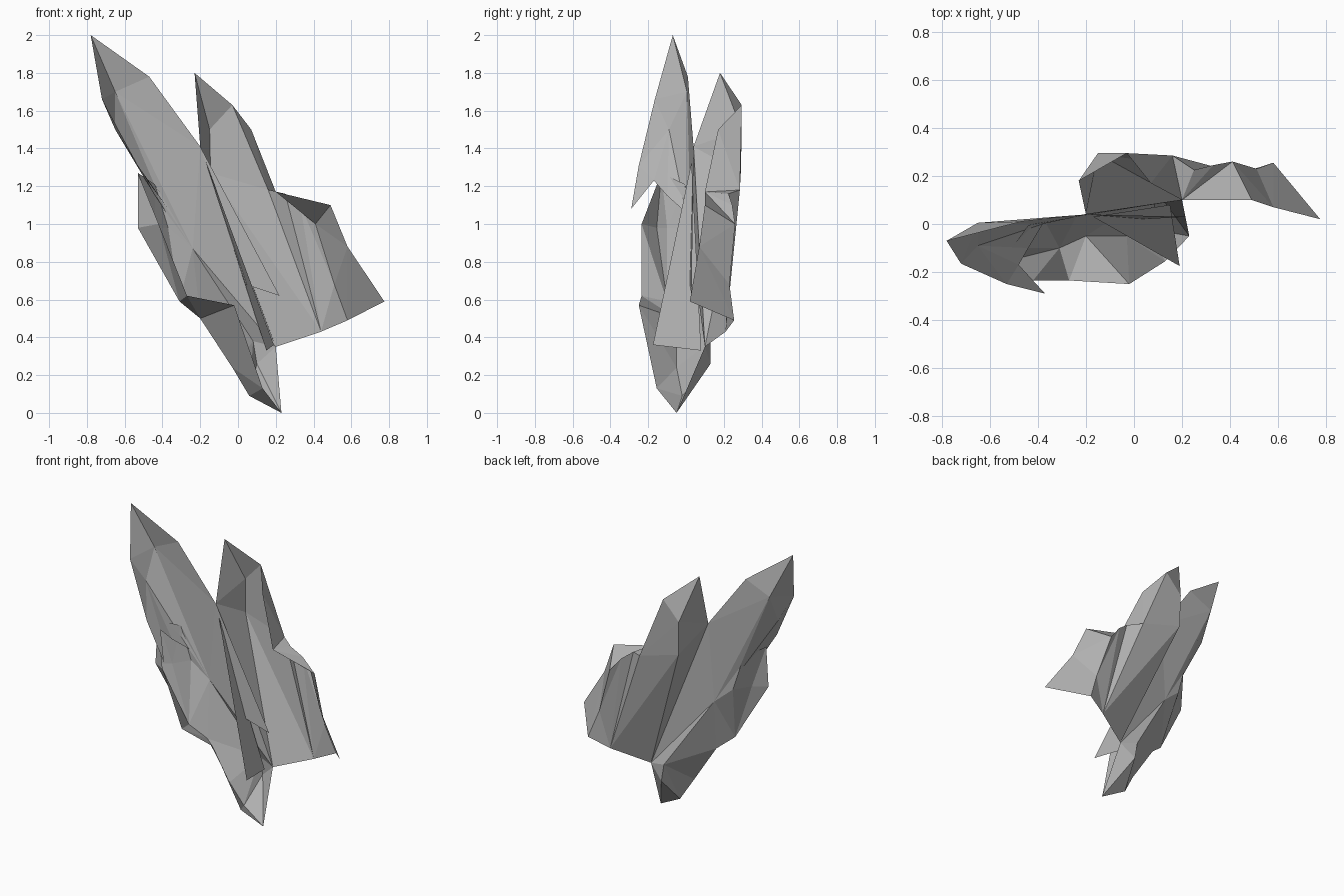
import bpy
import bmesh
from mathutils import Vector

starter = bpy.data.objects.get("Cube")
if starter:
    bpy.data.objects.remove(starter, do_unlink=True)

stone = bpy.data.materials.new("grey stone")
stone.use_nodes = True
stone.diffuse_color = (0.45, 0.45, 0.45, 1)
stone.node_tree.nodes["Principled BSDF"].inputs["Base Color"].default_value = stone.diffuse_color

# Corners where neighbouring shards meet
joints = dict(
    heart=(-.24, .03, .87),
    notch=(-.2, .04, 1.41),
    foot=(.2, .1, .35),
    waist=(-.2, -.05, .5),
    chip=(-.27, -.235, .62),
    hip=(-.31, -.1, .59),
    ledge=(.2, .1, 1.17),
    shelf=(.16, .285, 1.18),
    hem=(.44, .21, .43),
)


def shard(name, corners, facets):
    """Thin faceted shell: each facet is a line of corner names."""
    points = {**joints, **corners}
    bm = bmesh.new()
    verts = {}
    for line in facets:
        ring = line.split()
        for key in ring:
            if key not in verts:
                verts[key] = bm.verts.new(Vector(points[key]))
        # split every facet into a fan so that it stays flat
        for left, right in zip(ring[1:], ring[2:]):
            bm.faces.new((verts[ring[0]], verts[left], verts[right]))
    bmesh.ops.recalc_face_normals(bm, faces=bm.faces)
    mesh = bpy.data.meshes.new(name)
    bm.to_mesh(mesh)
    bm.free()
    mesh.materials.append(stone)
    obj = bpy.data.objects.new(name, mesh)
    bpy.context.collection.objects.link(obj)
    return obj


# Tallest shard: long back wall and a folded side
shard("tall_shard", dict(
    tip=(-.78, -.07, 2),
    shoulder=(-.47, .01, 1.78),
    crease=(-.65, .005, 1.7),
    edge=(-.72, -.165, 1.66),
    dent=(-.65, -.09, 1.5),
    flare=(-.53, -.25, 1.31),
    barb=(-.37, -.29, 1.08),
    fold=(-.48, -.17, 1.23),
    brink=(-.44, -.1, 1.15),
    seam=(-.38, 0, 1.06),
), [
    "tip shoulder crease",
    "tip crease edge",
    "notch shoulder crease heart foot",
    "crease heart seam dent edge",
    "edge dent flare",
    "dent seam brink fold flare",
    "flare fold barb",
])

# Upright blade and the pointed splinter beside it
shard("middle_blade", dict(
    top=(-.17, .03, 1.33), back=(.15, .08, .33), front=(.19, -.175, .36),
), ["top back front"])
shard("splinter", dict(
    point=(.22, .03, .62), inner=(.04, .02, .68),
), ["notch point inner"])

# Second shard with its ridge and back wall
shard("second_shard", dict(
    tip=(-.23, .18, 1.8),
    crown=(-.03, .295, 1.63),
    spine=(-.15, .295, 1.5),
    nape=(-.145, .29, 1.27),
    cheek=(.07, .17, 1.5),
), [
    "tip crown spine",
    "tip spine notch",
    "spine nape notch",
    "notch nape foot",
    "spine crown shelf nape",
    "nape shelf hem foot",
    "cheek crown shelf ledge",
])

# Side wing, open to the front
shard("side_wing", dict(
    corner=(.49, .1, 1.1),
    bend=(.41, .26, 1),
    ripple=(.33, .245, 1.1),
    groove=(.25, .225, 1.16),
    rim=(.58, .07, .88),
    dip=(.51, .23, .68),
    tip=(.775, .02, .59),
    heel=(.58, .255, .49),
), [
    "shelf groove hem",
    "groove ripple hem",
    "ripple bend dip hem",
    "dip heel hem",
    "ledge corner bend ripple groove shelf",
    "corner rim bend",
    "bend rim dip",
    "rim heel dip",
    "rim tip heel",
])

# Lower shard tapering to the ground point
shard("lower_shard", dict(
    lip=(-.02, -.25, .57),
    crook=(-.03, -.05, .24),
    keel=(.06, -.02, .09),
    prow=(.13, -.155, .13),
    base=(.23, -.05, 0),
    rear=(.1, .13, .26),
    haunch=(.08, .13, .38),
), [
    "chip lip waist",
    "lip waist crook",
    "lip crook prow",
    "crook keel prow",
    "prow keel base",
    "base keel rear",
    "base rear foot",
    "haunch heart waist crook keel rear foot",
    "heart haunch foot",
])

# Small side shard tucked under the tall one
shard("small_shard", dict(
    top=(-.53, -.13, 1.27),
    outer=(-.53, -.155, .98),
    front=(-.42, -.235, 1),
    loin=(-.44, -.1, .98),
    rump=(-.37, .01, .98),
    bump=(-.44, -.005, 1.21),
), [
    "waist hip chip",
    "hip chip front outer",
    "heart waist hip",
    "heart hip rump",
    "hip loin rump",
    "hip outer loin",
    "outer top loin",
    "loin top bump",
    "loin bump rump",
    "rump bump heart",
    "front outer top",
])
